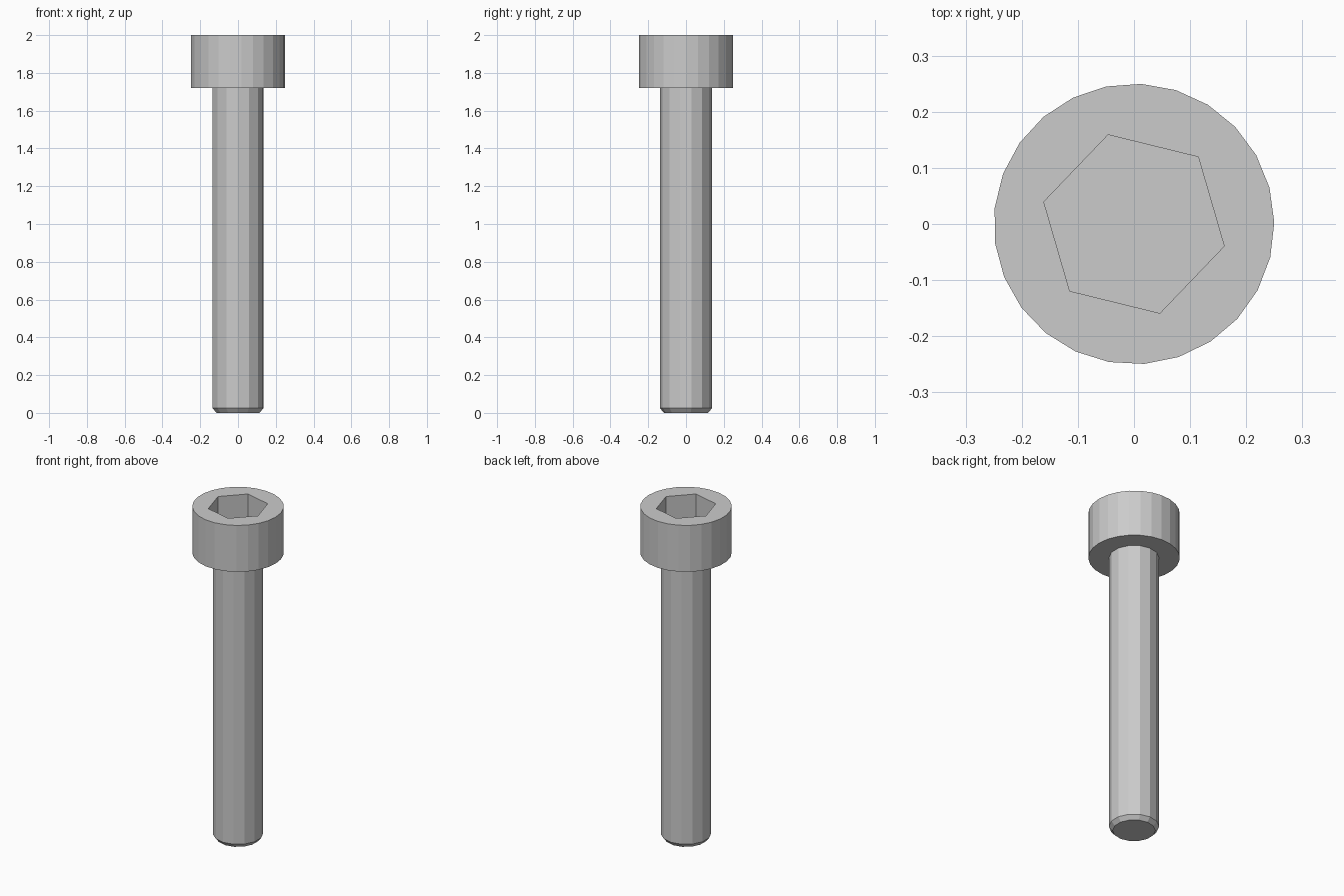
import bpy
import bmesh
from math import cos, sin, radians, tau

if "Cube" in bpy.data.objects:
    bpy.data.objects.remove(bpy.data.objects["Cube"])

HEAD_R, HEAD_Z, TOP_Z = 0.25, 1.72, 2.0
SHAFT_R, TIP_R, TIP_H = 0.1375, 0.117, 0.025
SOCKET_R, SOCKET_Z = 0.1655, 1.83
TURN = radians(-13.8)  # the whole screw is turned about its axis

steel = bpy.data.materials.new("grey_steel")
steel.use_nodes = True
grey = (0.6, 0.6, 0.6, 1.0)
steel.diffuse_color = grey
steel.node_tree.nodes["Principled BSDF"].inputs["Base Color"].default_value = grey


def prism(name, sides, profile):
    """Closed, flat-sided solid from (radius, height) rings, bottom to top."""
    bm = bmesh.new()
    rings = []
    for r, z in profile:
        angles = [TURN + tau * i / sides for i in range(sides)]
        rings.append([bm.verts.new((r * cos(a), r * sin(a), z)) for a in angles])
    bm.faces.new(rings[0][::-1])
    bm.faces.new(rings[-1])
    for low, high in zip(rings, rings[1:]):
        for i in range(sides):
            j = (i + 1) % sides
            bm.faces.new((low[i], low[j], high[j], high[i]))
    mesh = bpy.data.meshes.new(name)
    bm.to_mesh(mesh)
    bm.free()
    mesh.materials.append(steel)
    obj = bpy.data.objects.new(name, mesh)
    bpy.context.collection.objects.link(obj)
    return obj


# Shaft with a chamfered tip, its upper end set into the head
shaft = prism("shaft", 14, [(TIP_R, 0), (SHAFT_R, TIP_H), (SHAFT_R, HEAD_Z + 0.05)])

# Cylindrical head with a hexagonal socket cut from the top
head = prism("head", 25, [(HEAD_R, HEAD_Z), (HEAD_R, TOP_Z)])
cutter = prism("socket_cutter", 6, [(SOCKET_R, SOCKET_Z), (SOCKET_R, TOP_Z + 0.1)])
cutter.hide_render = True
cut = head.modifiers.new("socket", 'BOOLEAN')
cut.operation = 'DIFFERENCE'
cut.solver = 'EXACT'
cut.object = cutter
bpy.context.view_layer.objects.active = head
bpy.ops.object.modifier_apply(modifier=cut.name)
bpy.data.objects.remove(cutter)
